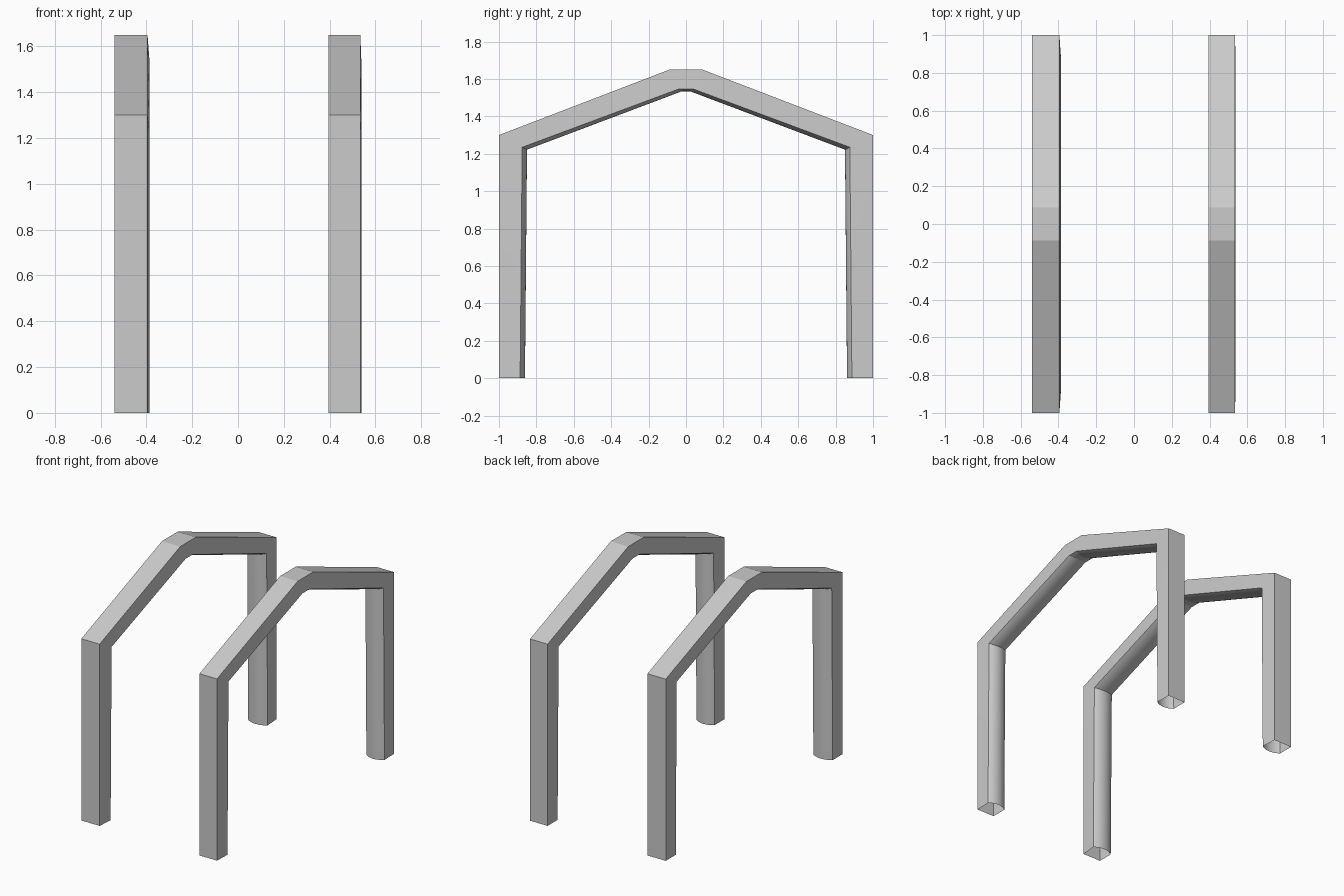
import bpy, bmesh, math

if "Cube" in bpy.data.objects:
    bpy.data.objects.remove(bpy.data.objects["Cube"])

ARC = 10  # facets across the rounded inner face

# Stations on one half, each (y, z): outer edge, inner edge, crown of rounded face
HALF = [
    ((-1.00, 0.00), (-0.887, 0.00), (-0.861, 0.00)),
    ((-1.00, 1.30), (-0.876, 1.235), (-0.850, 1.222)),
    ((-0.088, 1.65), (-0.040, 1.546), (-0.022, 1.534)),
]
STATIONS = HALF + [tuple((-y, z) for y, z in s) for s in reversed(HALF)]


def arc_offsets():
    """Circular arc as (fraction across, fraction of bulge)."""
    a = math.radians(37)
    pts = []
    for i in range(ARC + 1):
        t = -a + 2 * a * i / ARC
        across = 0.5 + 0.5 * math.sin(t) / math.sin(a)
        bulge = (math.cos(t) - math.cos(a)) / (1 - math.cos(a))
        pts.append((across, bulge))
    return pts


def portal_frame(name, x0, x1_outer, x1_inner):
    bm = bmesh.new()
    rings = []
    for outer, inner, crown in STATIONS:
        # flat outer face, two flat sides, rounded inner face
        co = [(x1_outer, *outer), (x0, *outer)]
        for u, b in arc_offsets():
            co.append((x0 + (x1_inner - x0) * u,
                       inner[0] + (crown[0] - inner[0]) * b,
                       inner[1] + (crown[1] - inner[1]) * b))
        rings.append([bm.verts.new(c) for c in co])
    # hollow tube with open feet
    for a, b in zip(rings, rings[1:]):
        n = len(a)
        for i in range(n):
            j = (i + 1) % n
            bm.faces.new((a[i], a[j], b[j], b[i]))
    bmesh.ops.recalc_face_normals(bm, faces=bm.faces)
    # the front face of the first leg must point toward -y
    bm.normal_update()
    front = min(bm.faces, key=lambda f: f.calc_center_median().y)
    if front.normal.y > 0:
        bmesh.ops.reverse_faces(bm, faces=bm.faces)
    mesh = bpy.data.meshes.new(name)
    bm.to_mesh(mesh)
    bm.free()
    ob = bpy.data.objects.new(name, mesh)
    bpy.context.collection.objects.link(ob)
    bpy.ops.object.select_all(action='DESELECT')
    ob.select_set(True)
    bpy.context.view_layer.objects.active = ob
    bpy.ops.object.shade_smooth_by_angle(angle=math.radians(15))
    return ob


# The two gabled frames
portal_frame("left_frame", -0.54, -0.395, -0.387)
portal_frame("right_frame", 0.395, 0.534, 0.538)
